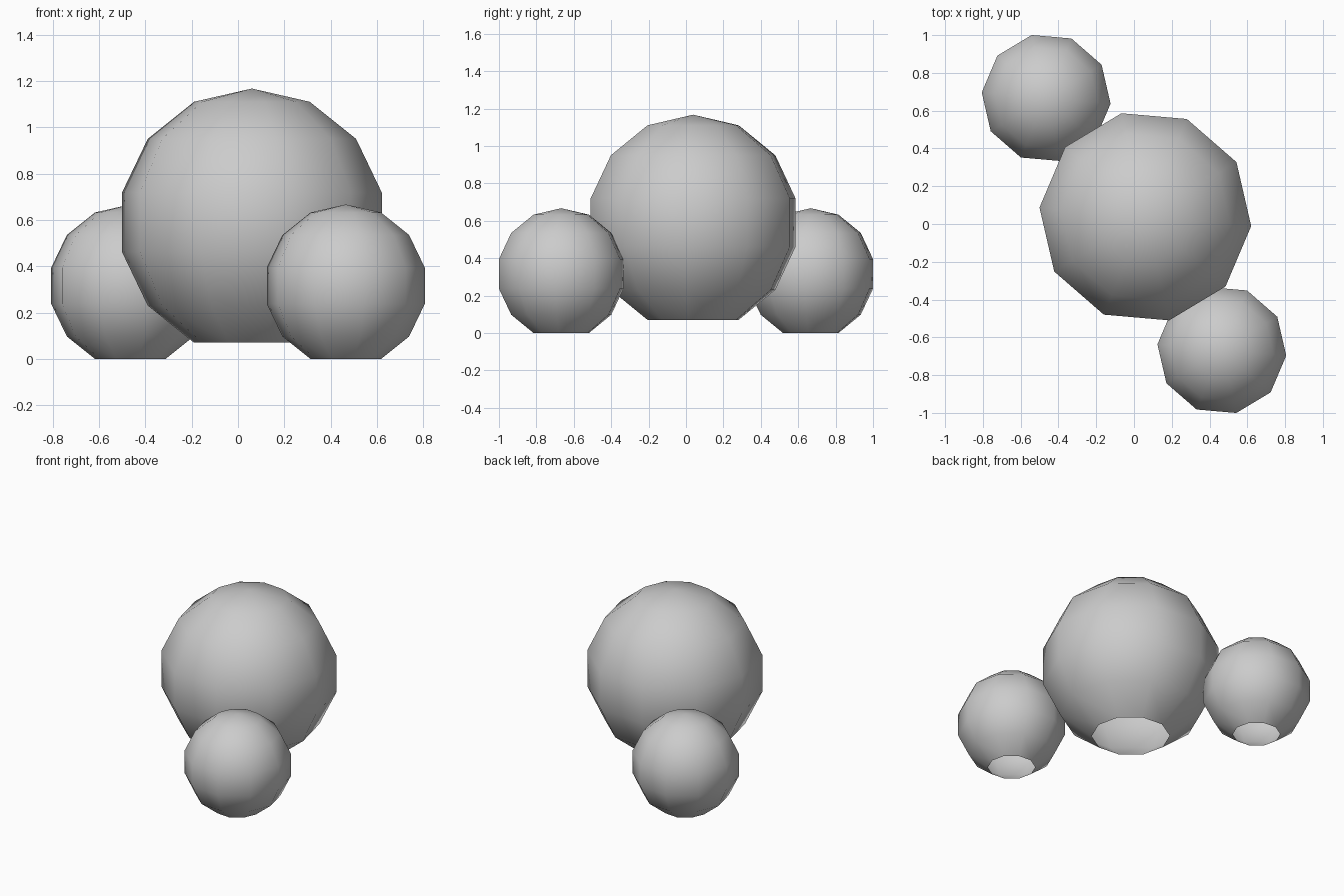
import bpy, bmesh
from math import radians, atan2
from mathutils import Matrix

if "Cube" in bpy.data.objects:
    bpy.data.objects.remove(bpy.data.objects["Cube"])

TURN = radians(-5)  # shared twist of the facets about z


def open_ball(name, radius, location):
    """Low-poly smooth ball whose bottom cap is removed to leave a flat open base."""
    bm = bmesh.new()
    bmesh.ops.create_uvsphere(bm, u_segments=10, v_segments=7, radius=radius)
    bottom = min(bm.verts, key=lambda v: v.co.z)
    bmesh.ops.delete(bm, geom=[bottom], context='VERTS')
    # Turn so that one meridian lies exactly at the wanted angle
    rim = max(bm.verts, key=lambda v: v.co.xy.length)
    start = atan2(rim.co.y, rim.co.x)
    bmesh.ops.rotate(bm, verts=bm.verts[:], cent=(0, 0, 0),
                     matrix=Matrix.Rotation(TURN - start, 3, 'Z'))
    for f in bm.faces:
        f.smooth = True
    mesh = bpy.data.meshes.new(name)
    bm.to_mesh(mesh)
    bm.free()
    obj = bpy.data.objects.new(name, mesh)
    obj.location = location
    bpy.context.collection.objects.link(obj)
    return obj


# Large central ball
open_ball("large_ball", 0.577, (0.06, 0.038, 0.59))

# Two small balls on opposite sides
for side, label in ((1, "front"), (-1, "back")):
    open_ball(label + "_small_ball", 0.351, (0.465 * side, -0.667 * side, 0.316))
